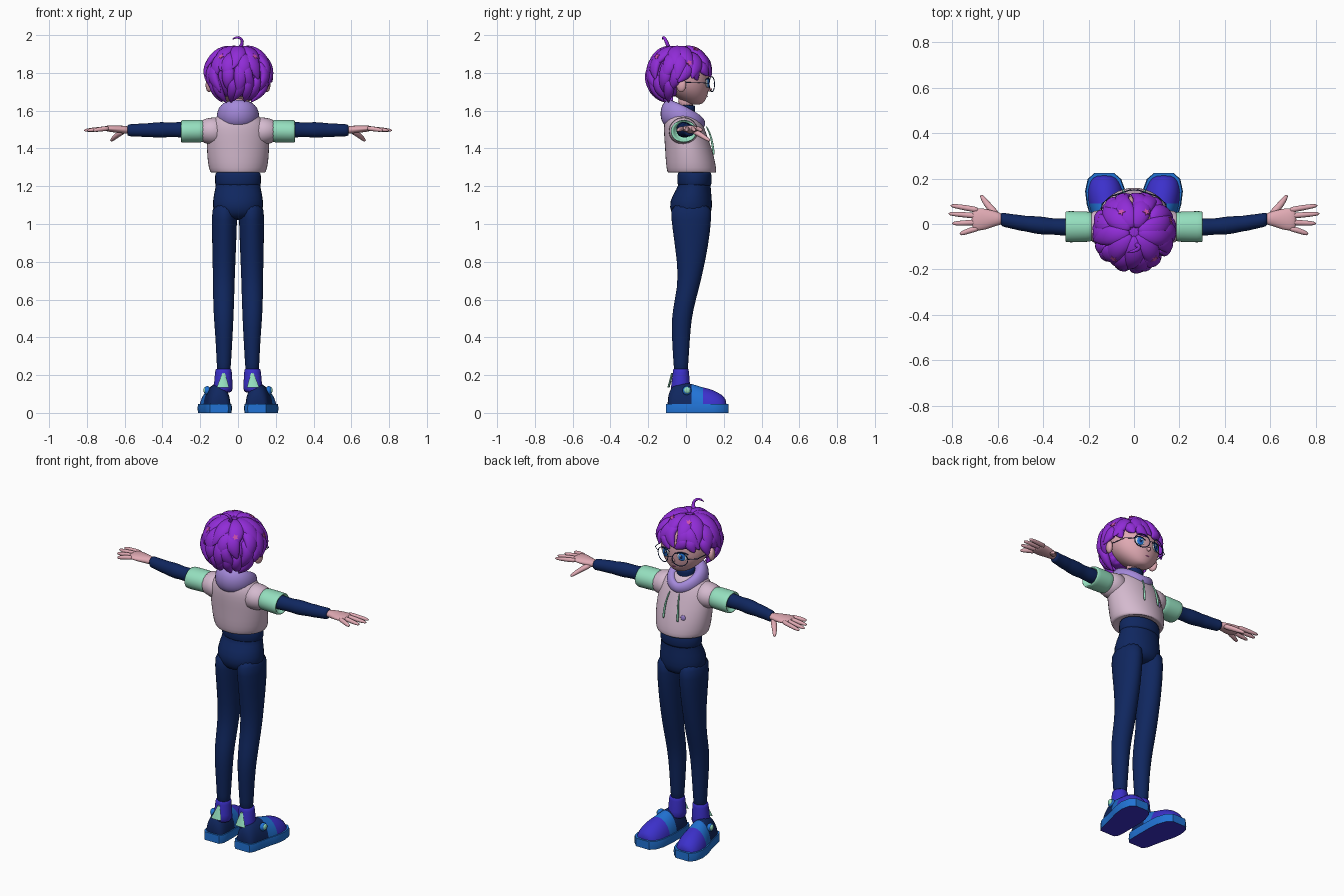
import bpy, bmesh, math, random
from mathutils import Vector, Matrix

if "Cube" in bpy.data.objects:
    bpy.data.objects.remove(bpy.data.objects["Cube"])
random.seed(4)
X, Y, Z = Vector((1, 0, 0)), Vector((0, 1, 0)), Vector((0, 0, 1))


def material(name, *rgb):
    m = bpy.data.materials.new(name)
    m.use_nodes = True
    m.diffuse_color = (*rgb, 1)
    bsdf = next(n for n in m.node_tree.nodes if n.type == 'BSDF_PRINCIPLED')
    bsdf.inputs["Base Color"].default_value = (*rgb, 1)
    return m


HAIR = material("hair purple", .28, .025, .68)
SKIN = material("skin pink", .74, .40, .45)
KNIT = material("pale pink cloth", .66, .49, .62)
HOOD = material("lavender cloth", .37, .25, .70)
MINT = material("mint", .30, .74, .52)
NAVY = material("navy", .005, .02, .115)
INDIGO = material("indigo", .045, .03, .60)
BLUE = material("bright blue", .015, .17, .66)
WHITE = material("eye white", .85, .88, .92)
ROSE = material("rose", .60, .08, .42)


def sweep(bm, rows, up, tangent=None, n=12, closed=False):
    """Skin elliptical rings (x, y, z, half width, half height) along a path."""
    pts = [Vector(r[:3]) for r in rows]
    last = len(pts) - 1
    rings = []
    for i, p in enumerate(pts):
        a, b = (pts[i - 1], pts[(i + 1) % len(pts)]) if closed else (pts[max(i - 1, 0)], pts[min(i + 1, last)])
        t = (tangent or b - a).normalized()
        side = t.cross(up(p) if callable(up) else up).normalized()
        u = side.cross(t)
        ring = [2 * math.pi * k / n for k in range(n)]
        rings.append([bm.verts.new(p + side * rows[i][3] * math.cos(q) + u * rows[i][4] * math.sin(q)) for q in ring])
    for i in range(len(rings) if closed else last):
        a, b = rings[i], rings[(i + 1) % len(rings)]
        for k in range(n):
            bm.faces.new((a[k], a[(k + 1) % n], b[(k + 1) % n], b[k]))
    if not closed:
        bm.faces.new(rings[0])
        bm.faces.new(rings[-1])


def finish(name, bm, mats, rule=None, mirror=False, subsurf=1):
    bmesh.ops.recalc_face_normals(bm, faces=bm.faces)
    if rule:
        for f in bm.faces:
            f.material_index = rule(f)
    me = bpy.data.meshes.new(name)
    bm.to_mesh(me)
    bm.free()
    for m in mats:
        me.materials.append(m)
    ob = bpy.data.objects.new(name, me)
    bpy.context.collection.objects.link(ob)
    if mirror:
        ob.modifiers.new("Mirror", 'MIRROR').use_mirror_merge = False
    if subsurf:
        s = ob.modifiers.new("Subsurf", 'SUBSURF')
        s.levels = s.render_levels = subsurf
    bpy.ops.object.select_all(action='DESELECT')
    bpy.context.view_layer.objects.active = ob
    ob.select_set(True)
    if subsurf:
        bpy.ops.object.shade_smooth()
    else:
        bpy.ops.object.shade_smooth_by_angle(angle=math.radians(40))
    return ob


def part(name, rows, mat, up, tangent=None, n=16, closed=False, **kw):
    bm = bmesh.new()
    sweep(bm, rows, up, tangent, n, closed)
    return finish(name, bm, [mat], **kw)


def blob(name, loc, size, mat, turn=0, mirror=False):
    bm = bmesh.new()
    m = Matrix.Translation(loc) @ Matrix.Rotation(turn, 4, 'Z') @ Matrix.Diagonal((*size, 1))
    bmesh.ops.create_uvsphere(bm, u_segments=20, v_segments=12, radius=1, matrix=m)
    return finish(name, bm, [mat], mirror=mirror, subsurf=0)


def stack(rows):
    """(z, centre y, half x, half y) to sweep rows centred on x."""
    return [(0, y, z, w, h) for z, y, w, h in rows]


# trousers
part("hips", stack([(1.275, .045, .115, .085), (1.265, .045, .119, .087), (1.21, .045, .121, .088),
                    (1.195, .043, .121, .089), (1.12, .024, .139, .117), (1.06, .028, .134, .112),
                    (1.02, .03, .10, .08)]), NAVY, Y, Z)
part("waistband", stack([(1.275, .045, .12, .09), (1.27, .045, .124, .092),
                         (1.205, .045, .125, .093), (1.2, .045, .121, .089)]), NAVY, Y, Z)
part("trouser_leg", [(.07, .025, 1.12, .066, .112), (.072, .028, 1.03, .069, .109), (.073, .03, .9, .065, .093),
                     (.075, .024, .72, .059, .062), (.076, -.004, .6, .057, .057), (.076, -.024, .5, .053, .054),
                     (.074, -.027, .4, .046, .049), (.075, -.027, .25, .038, .039), (.075, -.027, .2, .035, .036)],
     NAVY, Y, Z, mirror=True)

# hooded top
part("hoodie_body", stack([(1.285, .03, .12, .11), (1.268, .031, .14, .126), (1.275, .031, .151, .132),
                           (1.32, .025, .162, .134), (1.4, .013, .168, .125), (1.47, -.003, .166, .115),
                           (1.53, -.014, .155, .105), (1.57, -.02, .115, .088), (1.61, -.02, .07, .06)]),
     KNIT, Y, Z, n=20)
part("hoodie_sleeve", [(.08, -.015, 1.49, .085, .085), (.15, -.013, 1.492, .078, .072),
                       (.21, -.012, 1.492, .065, .06)], KNIT, Z, X, mirror=True)
part("sleeve_cuff", [(.18, -.012, 1.492, .05, .045), (.185, -.012, 1.492, .066, .061), (.2, -.012, 1.492, .068, .061),
                     (.29, -.012, 1.49, .071, .062), (.302, -.012, 1.49, .069, .06), (.302, -.012, 1.49, .055, .05),
                     (.27, -.012, 1.49, .046, .046)], MINT, Z, X, mirror=True)
hood = []
for k in range(18):
    a = 2 * math.pi * k / 18
    back = (1 - math.cos(a)) / 2
    hood.append((.078 * math.sin(a), -.005 + .085 * math.cos(a), 1.53 + .055 * back ** .6,
                 .024 + .026 * back, .032 + .045 * back))
part("hood", hood, HOOD, Z, n=12, closed=True)
part("neck_collar", stack([(1.54, -.01, .06, .06), (1.6, -.005, .055, .055), (1.625, 0, .05, .05),
                           (1.63, 0, .045, .045)]), NAVY, Y, Z)
part("neck", stack([(1.6, 0, .045, .045), (1.7, 0, .045, .045)]), SKIN, Y, Z)
part("drawstring", [(.03, .105, 1.52, .004, .004), (.038, .128, 1.48, .005, .005), (.044, .139, 1.43, .006, .006),
                    (.047, .146, 1.38, .007, .007), (.047, .147, 1.365, .005, .005)], MINT, Y, n=8, mirror=True)
blob("chest_patch", (-.07, .127, 1.39), (.014, .005, .016), HOOD, .25)

# arms with soft wrinkles
arm = []
for k in range(15):
    f = k / 14
    wrinkle = random.uniform(-.003, .003)
    arm.append((.26 + .33 * f, -.014 + .036 * f * f, 1.5 - .004 * f, .042 - .008 * f + wrinkle, .045 - .01 * f + wrinkle))
part("arm", arm, NAVY, Z, X, n=12, mirror=True)

# hands
bm = bmesh.new()
sweep(bm, [(.57, .022, 1.497, .024, .022), (.61, .024, 1.5, .033, .021), (.65, .021, 1.503, .048, .02),
           (.69, .02, 1.506, .053, .017), (.715, .021, 1.506, .045, .011)], Z, X)
for y0, x1, y1 in ((.06, .81, .082), (.034, .82, .046), (.008, .803, .002), (-.018, .768, -.045)):
    path = [(.68, y0), (.72, y0 + (y1 - y0) * .35), ((.72 + x1) / 2, (y0 + y1) / 2 + (y1 - y0) * .2), (x1, y1)]
    sweep(bm, [(x, y, 1.507 - .004 * i, r, r) for i, ((x, y), r) in enumerate(zip(path, (.014, .0135, .0125, .008)))], Z, n=8)
sweep(bm, [(.6, .035, 1.494, .018, .016), (.63, .068, 1.478, .018, .016), (.656, .1, 1.457, .014, .013),
           (.675, .13, 1.438, .008, .008)], Z, n=8)
finish("hand", bm, [SKIN], mirror=True)

# shoes: (y, centre x, top z, half width)
shoe = [(-.098, .1, .09, .045), (-.075, .1, .145, .06), (-.03, .104, .165, .066), (.035, .112, .155, .073),
        (.06, .116, .145, .077), (.085, .12, .138, .08), (.14, .126, .125, .081), (.19, .13, .098, .067),
        (.215, .131, .07, .04)]
bm = bmesh.new()
sweep(bm, [(x, y, .03, w, top - .03) for y, x, top, w in shoe], Z, Y, n=20)
for v in bm.verts:
    v.co.z = max(v.co.z, .03)


def shoe_colour(f):
    y = f.calc_center_median().y
    return 2 if y > .075 else 1 if y > .035 else 0


finish("shoe_upper", bm, [NAVY, BLUE, INDIGO], shoe_colour, mirror=True)
bm = bmesh.new()
sweep(bm, [(x, y * 1.05 - .002, .024, w * 1.1, .08) for y, x, top, w in shoe], Z, Y, n=20)
for v in bm.verts:
    v.co.z = min(max(v.co.z, 0), .048)
bmesh.ops.remove_doubles(bm, verts=bm.verts, dist=.0005)
finish("shoe_sole", bm, [BLUE, INDIGO], lambda f: int(f.normal.z < -.5), mirror=True, subsurf=0)
for i, (x, y) in enumerate(((.09, -.05), (.125, -.02), (.1, .08), (.145, .1), (.125, .15))):
    blob(f"sole_pad_{i + 1}", (x, y, .002), (.014, .011, .002), MINT, .6, mirror=True)
part("ankle_sleeve", [(.079, -.03, .1, .056, .058), (.078, -.028, .15, .05, .05), (.077, -.027, .225, .045, .043),
                      (.076, -.027, .235, .042, .041), (.076, -.027, .228, .03, .03)], INDIGO, Y, Z, mirror=True)
blob("shoe_side_disc", (.163, .005, .118), (.017, .024, .024), BLUE, -.1, mirror=True)
blob("shoe_side_badge", (.174, .006, .12), (.009, .017, .017), MINT, -.1, mirror=True)
bm = bmesh.new()
sweep(bm, [(.08, -.093, .135, .032, .006), (.078, -.084, .165, .023, .006), (.076, -.074, .21, .007, .005)], Y, Z, n=8)
finish("heel_tab", bm, [MINT], mirror=True, subsurf=0)

# head
part("head", stack([(1.632, .052, .025, .025), (1.642, .046, .055, .05), (1.675, .026, .1, .088),
                    (1.72, .008, .136, .116), (1.78, 0, .149, .129), (1.85, -.005, .14, .122),
                    (1.91, -.01, .09, .08), (1.93, -.01, .03, .03)]), SKIN, Y, Z, n=20)
blob("nose", (0, .123, 1.712), (.01, .014, .011), SKIN)
blob("ear", (.153, -.025, 1.735), (.017, .027, .037), SKIN, -.35, mirror=True)
blob("eye_white", (.056, .114, 1.747), (.03, .006, .026), WHITE, -.32, mirror=True)
blob("iris", (.055, .1175, 1.746), (.02, .005, .024), BLUE, -.32, mirror=True)
blob("pupil", (.054, .1205, 1.746), (.009, .004, .013), NAVY, -.32, mirror=True)
blob("eye_glint", (.049, .1245, 1.754), (.005, .002, .005), WHITE, -.32, mirror=True)
part("upper_lash", [(.022, .124, 1.757, .003, .003), (.04, .123, 1.772, .004, .004), (.068, .115, 1.773, .004, .004),
                    (.09, .101, 1.76, .003, .003)], NAVY, Z, n=6, mirror=True)
part("eyebrow", [(.025, .125, 1.793, .003, .004), (.055, .12, 1.804, .004, .006), (.088, .106, 1.798, .002, .003)],
     NAVY, Z, n=6, mirror=True)
part("mouth", [(-.016, .112, 1.676, .002, .002), (0, .115, 1.673, .003, .003), (.016, .112, 1.676, .002, .002)],
     ROSE, Z, n=6)

# round spectacles
bm = bmesh.new()
rim = [2 * math.pi * k / 24 for k in range(24)]
sweep(bm, [(.056 + .042 * math.cos(a), .137 - .014 * math.cos(a), 1.74 + .04 * math.sin(a), .0025, .0025) for a in rim],
      lambda p: p - Vector((.056, .137, 1.74)), n=6, closed=True)
sweep(bm, [(.098, .123, 1.745, .002, .002), (.14, .09, 1.747, .002, .002), (.153, -.02, 1.75, .002, .002)], Z, n=6)
sweep(bm, [(0, .149, 1.748, .002, .002), (.015, .148, 1.744, .002, .002)], Z, n=6)
finish("spectacles", bm, [NAVY], mirror=True, subsurf=0)

# hair: a scalp shell and overlapping layers of tapering locks
C, R = Vector((0, -.035, 1.79)), Vector((.155, .152, .142))


def on_scalp(a, t, s=1.0):
    return C + Vector((R.x * math.sin(t) * math.sin(a), R.y * math.sin(t) * math.cos(a), R.z * math.cos(t))) * s


bm = bmesh.new()
bmesh.ops.create_icosphere(bm, subdivisions=4, radius=1, matrix=Matrix.Translation(C) @ Matrix.Diagonal((*R, 1)))
for v in bm.verts:
    if v.co.y > -.05 and v.co.z < 1.805:
        v.co = C + (v.co - C) * .75
    v.co.z = max(v.co.z, 1.675)
finish("hair_shell", bm, [HAIR])

bm = bmesh.new()
shape = (.45, .95, 1.1, 1.0, .65, .08)
for count, t0, t1, width in ((9, 6, 80, .045), (13, 35, 102, .042), (15, 62, 128, .036), (17, 90, 150, .03)):
    for k in range(count):
        a = math.radians(360 * (k + random.uniform(-.2, .2)) / count + count * 7)
        front = math.degrees(abs(math.atan2(math.sin(a), math.cos(a))))
        end = min(t1, 90 if front < 55 else 100 if front < 104 else 150) + random.uniform(-5, 5)
        if end - t0 < 25:
            continue
        sway, flick = random.uniform(-.22, .22), random.uniform(.06, .2)
        rows = []
        for i, s in enumerate(shape):
            f = i / 5
            t = math.radians(t0 + (end - t0) * f)
            p = on_scalp(a + sway * math.sin(f * 4), t, 1 + .05 * math.sin(math.pi * f) + flick * f ** 3)
            rows.append((*p, width * s, .024 * s))
        sweep(bm, rows, lambda p: p - C, n=8)
sweep(bm, [(0, -.085, 1.91, .016, .016), (.018, -.095, 1.945, .011, .011), (.026, -.105, 1.968, .01, .01),
           (.012, -.115, 1.987, .009, .009), (-.012, -.122, 1.99, .007, .007), (-.032, -.126, 1.975, .002, .002)], Y, n=8)
finish("hair_locks", bm, [HAIR])

# star clips resting on the hair
bm = bmesh.new()
for a, t in ((.55, 35), (1.25, 68), (2.5, 55)):
    p = on_scalp(a, math.radians(t), 1.2)
    rot = (p - C).to_track_quat('Z', 'Y')
    ring = [bm.verts.new(p + rot @ Vector((math.cos(q), math.sin(q), 0)) * (.018 if i % 2 else .009))
            for i, q in enumerate(2 * math.pi * k / 10 for k in range(10))]
    out = bmesh.ops.extrude_face_region(bm, geom=[bm.faces.new(ring)])
    for v in out["geom"]:
        if isinstance(v, bmesh.types.BMVert):
            v.co -= (p - C).normalized() * .009
finish("hair_stars", bm, [ROSE], mirror=True, subsurf=0)
